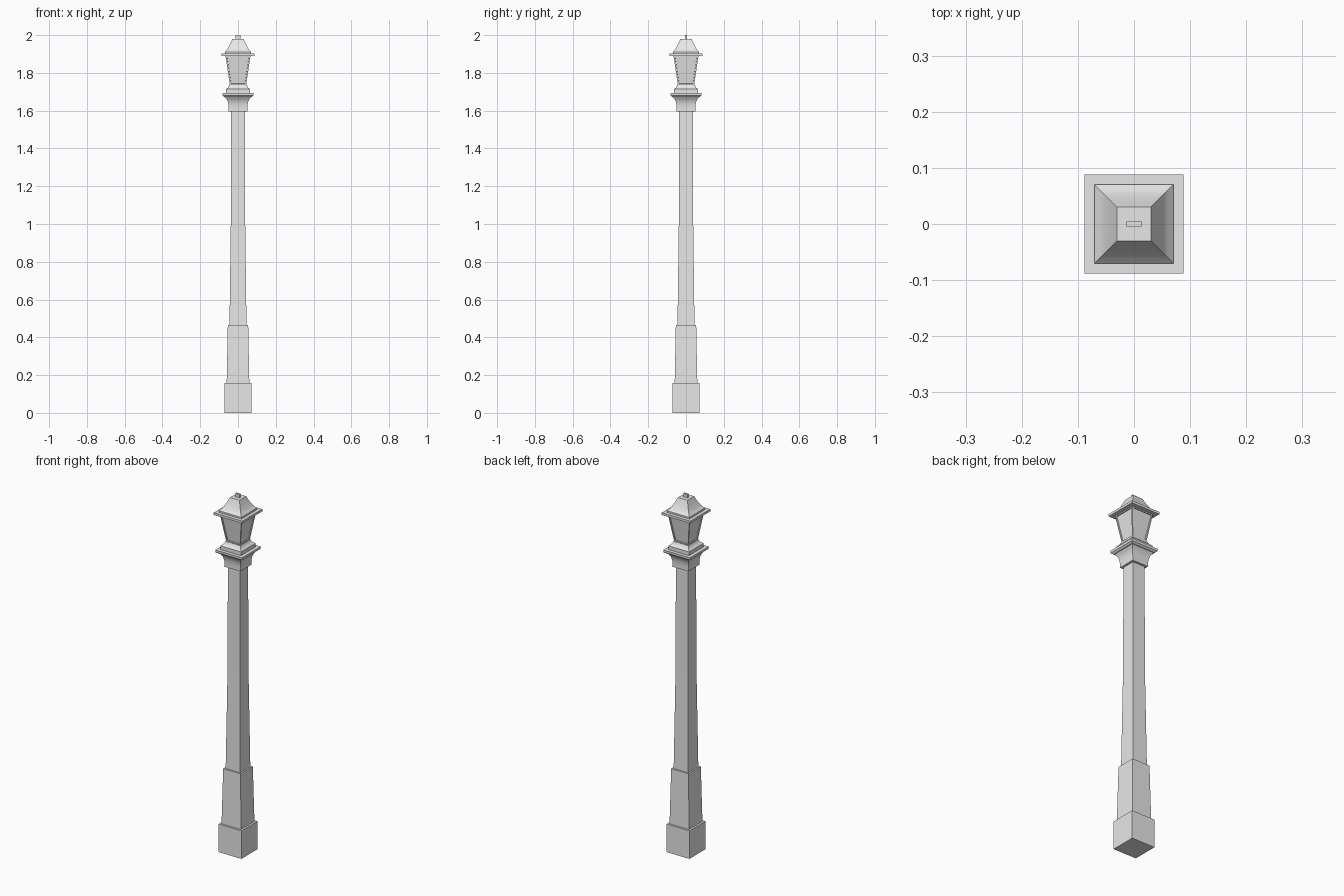
import bpy
import bmesh

cube = bpy.data.objects.get("Cube")
if cube:
    bpy.data.objects.remove(cube, do_unlink=True)

# One painted finish for the whole lamp post
paint = bpy.data.materials.new("light_grey_paint")
paint.use_nodes = True
GREY = (0.8, 0.8, 0.8, 1)
paint.diffuse_color = GREY
paint.node_tree.nodes["Principled BSDF"].inputs["Base Color"].default_value = GREY


def square_loft(name, profile, panel=None, aspect=1):
    """Stack square rings given as (half width, height); panel = (rim, depth) recesses the sides."""
    bm = bmesh.new()
    rings = []
    for half, z in profile:
        rings.append([bm.verts.new((sx * half, sy * half * aspect, z))
                      for sx, sy in ((-1, -1), (1, -1), (1, 1), (-1, 1))])
    sides = []
    for low, high in zip(rings, rings[1:]):
        for i in range(4):
            j = (i + 1) % 4
            sides.append(bm.faces.new((low[i], low[j], high[j], high[i])))
    bm.faces.new(rings[0][::-1])
    bm.faces.new(rings[-1])
    bm.normal_update()
    if panel:
        rim, depth = panel
        # Flat frame, then a steep reveal down to the pane
        bmesh.ops.inset_individual(bm, faces=sides, thickness=rim, depth=0)
        bmesh.ops.inset_individual(bm, faces=sides, thickness=0.001, depth=-depth)
    mesh = bpy.data.meshes.new(name)
    bm.to_mesh(mesh)
    bm.free()
    mesh.materials.append(paint)
    obj = bpy.data.objects.new(name, mesh)
    bpy.context.collection.objects.link(obj)
    bpy.ops.object.select_all(action="DESELECT")
    obj.select_set(True)
    bpy.context.view_layer.objects.active = obj
    bpy.ops.object.shade_smooth_by_angle()
    return obj


def sweep(start, end, power, steps=7):
    """Curved run of profile points; power bends the width against the height."""
    points = []
    for i in range(steps + 1):
        t = i / steps
        points.append((start[0] + (end[0] - start[0]) * t ** power,
                       start[1] + (end[1] - start[1]) * t))
    return points


# Post
square_loft("plinth", [(0.071, 0), (0.071, 0.157)])
square_loft("lower_post", [(0.06, 0.157), (0.054, 0.465)])
square_loft("shaft", [(0.045, 0.465), (0.038, 1.02), (0.037, 1.6)])

# Flared capital and its slab
square_loft("capital", sweep((0.049, 1.595), (0.07, 1.674), 3.5))
square_loft("capital_slab", [(0.072, 1.672), (0.082, 1.68), (0.083, 1.693)])

# Stepped seat under the lantern
square_loft("lantern_seat", [(0.064, 1.693), (0.064, 1.714), (0.055, 1.72),
                             (0.05, 1.728), (0.046, 1.737)])

# Lantern with a recessed pane on each side
square_loft("lantern", [(0.043, 1.735), (0.066, 1.89)], panel=(0.01, 0.005))

# Roof: eaves, concave hood and the flat finial
square_loft("eaves", [(0.0885, 1.889), (0.0885, 1.902)])
square_loft("roof_hood", [(0.07, 1.902), (0.07, 1.911)]
            + sweep((0.07, 1.911), (0.03, 1.98), 0.7)[1:])
square_loft("finial", [(0.0135, 1.98), (0.0135, 2)], aspect=0.35)
